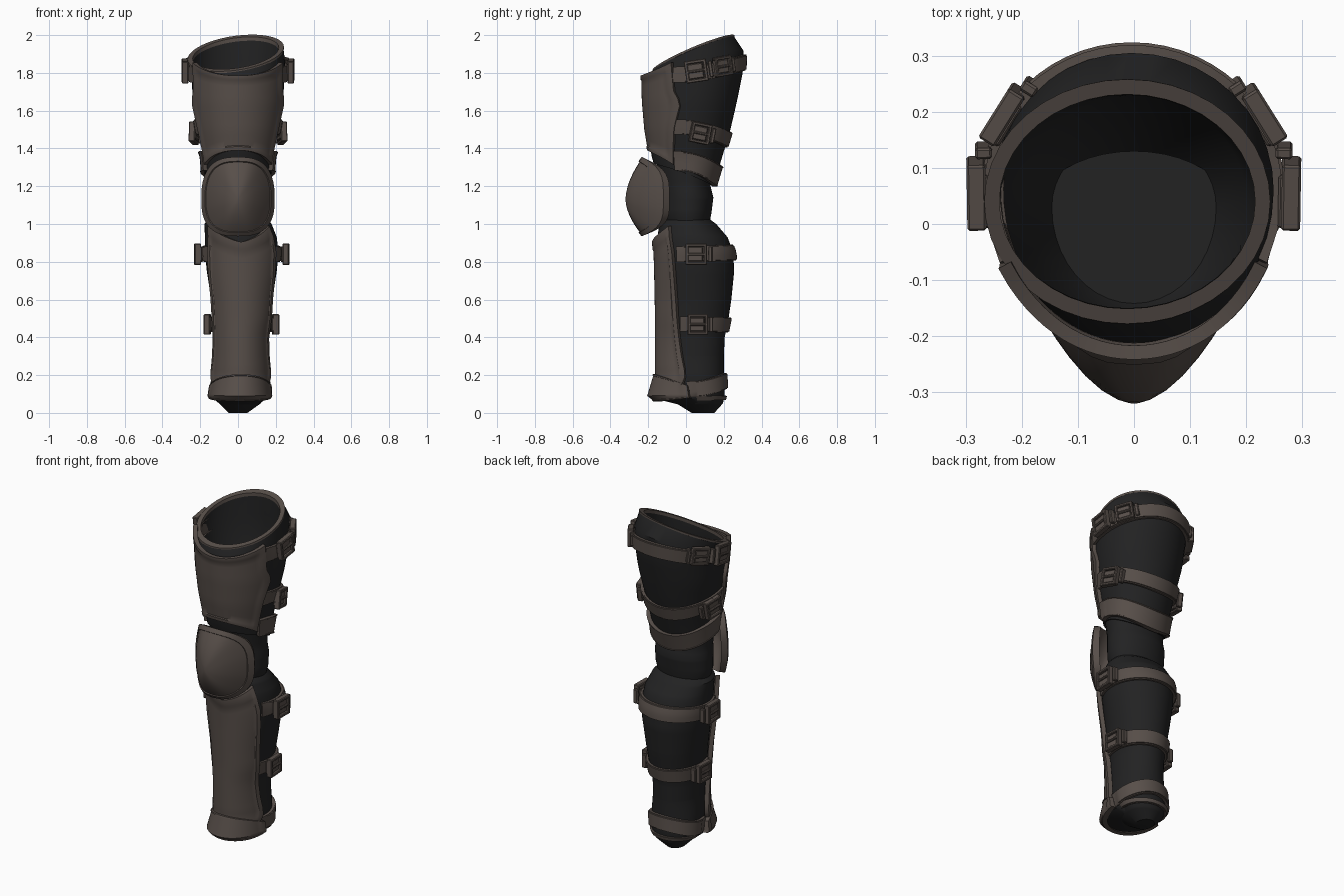
import bpy, bmesh, math
from mathutils import Vector, Matrix
from math import sin, cos, pi, radians

if "Cube" in bpy.data.objects:
    bpy.data.objects.remove(bpy.data.objects["Cube"])


def material(name, rgb):
    m = bpy.data.materials.new(name)
    m.diffuse_color = (*rgb, 1)
    m.use_nodes = True
    m.node_tree.nodes["Principled BSDF"].inputs["Base Color"].default_value = m.diffuse_color
    return m


LEATHER = material("brown leather", (0.096, 0.077, 0.067))
CLOTH = material("black cloth", (0.016, 0.016, 0.0165))

# Leg cross-sections: z, centre x, half width, y of widest point, front y, back y
THIGH = [(1.15, 0, .165, .02, -.12, .13), (1.25, 0, .175, .02, -.15, .16),
         (1.35, 0, .183, .03, -.18, .19), (1.5, 0, .212, .03, -.205, .235),
         (1.65, 0, .238, .05, -.218, .27), (1.8, 0, .248, .06, -.222, .30),
         (1.92, -.005, .255, .06, -.21, .305)]
KNEE = [(.98, 0, .15, .02, -.10, .12), (1.06, 0, .17, .02, -.12, .135),
        (1.14, 0, .172, .02, -.12, .145), (1.2, 0, .165, .02, -.13, .13),
        (1.3, 0, .17, .02, -.15, .13), (1.42, 0, .175, .02, -.185, .13)]
CALF = [(0, 0, .05, .09, .03, .15), (.05, .01, .11, .09, -.05, .195),
        (.09, .01, .135, .08, -.12, .205), (.2, .015, .14, .06, -.14, .2),
        (.3, .015, .133, .05, -.14, .2), (.4, .015, .135, .05, -.14, .205),
        (.5, .02, .15, .05, -.14, .225), (.6, .02, .162, .06, -.142, .24),
        (.75, .02, .185, .06, -.145, .255), (.85, .02, .195, .06, -.148, .25),
        (.93, .015, .19, .05, -.152, .22), (1.0, 0, .178, .03, -.14, .16),
        (1.03, 0, .15, .02, -.10, .12)]


def interp(table, z):
    if z <= table[0][0]:
        return table[0][1:]
    for p, q in zip(table, table[1:]):
        if z <= q[0]:
            f = (z - p[0]) / (q[0] - p[0])
            return tuple(a + (b - a) * f for a, b in zip(p[1:], q[1:]))
    return table[-1][1:]


def surf(body, a, z, off=0.0):
    """Point on a leg section; a = 0 is the front, a = 90 degrees is +x."""
    cx, rx, ym, yf, yb = interp(body, z)
    ry = ym - yf if cos(a) > 0 else yb - ym
    return Vector((cx + (rx + off) * sin(a), ym - (ry + off) * cos(a), z))


def finish(name, bm, mat, angle=35):
    bmesh.ops.recalc_face_normals(bm, faces=bm.faces[:])
    me = bpy.data.meshes.new(name)
    bm.to_mesh(me)
    bm.free()
    me.materials.append(mat)
    me.polygons.foreach_set("use_smooth", [True] * len(me.polygons))
    me.set_sharp_from_angle(angle=radians(angle))
    ob = bpy.data.objects.new(name, me)
    bpy.context.collection.objects.link(ob)
    return ob


def loft(name, rings, mat, closed=False):
    """Skin closed rings of equal even length, capping the ends with quad strips."""
    bm = bmesh.new()
    vs = [[bm.verts.new(p) for p in r] for r in rings]
    n = len(rings[0])
    pairs = list(zip(vs, vs[1:])) + ([(vs[-1], vs[0])] if closed else [])
    for r, s in pairs:
        for i in range(n):
            j = (i + 1) % n
            bm.faces.new((r[i], r[j], s[j], s[i]))
    if not closed:
        for r in (vs[0], vs[-1]):
            for i in range(n // 2 - 1):
                bm.faces.new((r[i], r[i + 1], r[n - 2 - i], r[n - 1 - i]))
    return finish(name, bm, mat)


N = 40
ANGLES = [2 * pi * i / N for i in range(N)]

# Thigh sleeve: slanted open mouth with an inner lining and bowl-shaped floor


def rim(a, inset=0.0, drop=0.0):
    x, y = -.012 + (.252 - inset) * sin(a), .04 - (.215 - inset) * cos(a)
    return Vector((x, y, 1.886 + .42 * y + .13 * x - drop))


def hem(a):
    return 1.26 + .06 * cos(a)


rings = []
for k in range(13):
    t = k / 12
    rings.append([surf(THIGH, a, hem(a) + (rim(a).z - .075 - hem(a)) * t) for a in ANGLES])
rings += [[rim(a, i, d) for a in ANGLES] for i, d in ((0, 0), (.022, 0), (.025, .12))]
for z, off in ((1.6, -.03), (1.42, -.05), (1.3, -.09), (1.24, -.14)):
    rings.append([surf(THIGH, a, z, off) for a in ANGLES])
loft("thigh_sleeve", rings, CLOTH)

# Leather binding round the mouth
loft("thigh_mouth_trim", [[rim(a, -.003, .008), rim(a, -.003, -.004),
                           rim(a, .024, -.004), rim(a, .024, .016)] for a in ANGLES], LEATHER, True)

# Knee and calf sleeves
for name, body, rows in (("knee_sleeve", KNEE, 9), ("calf_sleeve", CALF, 24)):
    zs = sorted({p[0] for p in body} | {body[0][0] + (body[-1][0] - body[0][0]) * k / rows
                                        for k in range(rows)})
    loft(name, [[surf(body, a, z) for a in ANGLES] for z in zs], CLOTH)

# Black underside closing the space below the instep flap
loft("sole_lining", [[surf(CALF, a, z, o * max(cos(a), 0)) for a in ANGLES]
                     for z, o in ((.045, .0), (.075, .07), (.12, .06))], CLOTH)


def patch(name, body, centre, half, zlo, zhi, off, thick=.025, trim=.007, nu=24, nv=12):
    """Curved leather sheet over a section, with a raised border when trim > 0."""
    def steps(n, e):
        return [0, e, e * 1.3] + [e * 1.3 + (1 - 2.6 * e) * k / n for k in range(1, n)] + [1 - e * 1.3, 1 - e, 1]
    cols = []
    us, ts = steps(nu, .05), steps(nv, .05)
    for u in us:
        s = 2 * u - 1
        outer, inner = [], []
        for t in ts:
            z = zlo(s) + (zhi(s) - zlo(s)) * t
            a = centre + s * radians(half(z))
            edge = min(u, 1 - u, t, 1 - t) < .055
            o = off(a, t) + (trim if edge else 0)
            outer.append(surf(body, a, z, o))
            inner.append(surf(body, a, z, o - thick))
        cols.append(outer + inner[::-1])
    return loft(name, cols, LEATHER)


def curve(pts):
    return lambda z: interp(pts, z)[0]


# Front plates
patch("thigh_plate", THIGH, 0,
      curve([(1.33, 64), (1.5, 68), (1.64, 74), (1.7, 66), (1.85, 62)]),
      lambda s: 1.39 - .075 * s * s, lambda s: 1.785 + .07 * s * s, lambda a, t: .016, trim=.004)
patch("shin_plate", CALF, 0,
      curve([(.12, 62), (.2, 74), (.4, 66), (.6, 60), (.85, 55), (.97, 52)]),
      lambda s: .13, lambda s: .905 + .085 * abs(s) ** 1.3, lambda a, t: .024, trim=.005, nv=18)
patch("instep_flap", CALF, 0, lambda z: 74,
      lambda s: .06 + .02 * s * s, lambda s: .205 - .06 * s * s,
      lambda a, t: .03 + .07 * (1 - t) * max(cos(a), 0) ** 1.5, thick=.03, trim=.005)

# Knee cup: domed shell with a narrow rim band, sides wrapping straight back
outer, inner = [], []
for r in (.04, .15, .3, .45, .6, .72, .82, .88, .9, .95, 1):
    lift = .008 if r > .89 else 0
    row, back = [], []
    for a in ANGLES:
        c, s = cos(a), sin(a)
        x = .193 * r * math.copysign(abs(c) ** .72, c)
        v = math.copysign(abs(s) ** .78, s) * r
        z = 1.13 + (.225 if v > 0 else .195) * v
        edge = -.112 - .115 * abs(s) ** 3.2
        y = -.32 + (edge + .32) * r ** 1.8
        row.append(Vector((x * (1 + lift), y - lift, z)))
        back.append(Vector((x * .9, y + .025, 1.13 + (z - 1.13) * .93)))
    outer.append(row)
    inner.append(back)
loft("knee_cup", outer + inner[::-1], LEATHER)


# Straps round the back: side z, back z, half height, half sweep in degrees
def strap(name, body, zs, zb, w, sweep, off=.018, trim=-.005):
    def mid(s):
        return zs + (zb - zs) * (1 + cos(pi * s)) / 2
    patch(name, body, pi, lambda z: sweep, lambda s: mid(s) - w, lambda s: mid(s) + w,
          lambda a, t: off, thick=.028, trim=trim, nu=32, nv=3)


strap("thigh_top_strap", THIGH, 1.79, 1.855, .042, 116, .02)
strap("thigh_lower_strap", THIGH, 1.515, 1.445, .04, 113)
strap("thigh_hem_band", THIGH, 1.335, 1.25, .052, 114, .02, .003)
strap("calf_upper_strap", CALF, .84, .85, .042, 120)
strap("calf_lower_strap", CALF, .47, .465, .04, 114)
strap("ankle_strap", CALF, .125, .17, .042, 108, .02)
strap("ankle_lower_band", CALF, .078, .08, .012, 110, .012)


# Buckles: frame, prong and strap keeper, repeated on both sides
def buckle(name, body, y, z, side, size=.052, lift=.028, tilt=0):
    _, _, ym, yf, yb = interp(body, z)
    ry = (ym - yf) if y < ym else (yb - ym)
    a = side * math.acos((ym - y) / ry)
    p = surf(body, a, z, lift)
    h = (surf(body, a + .05, z) - surf(body, a - .05, z)).normalized() * side
    n = h.cross(Vector((0, 0, 1))).normalized()
    if n.x * side < 0:
        n = -n
    h = (h + Vector((0, 0, tilt))).normalized()
    up = n.cross(h)
    frame = Matrix((h, up, n)).transposed().to_4x4()
    frame.translation = p
    bm = bmesh.new()
    bar = size * .36
    parts = [((0, size, 0), (2 * size + bar, bar, .034)),
             ((0, -size, 0), (2 * size + bar, bar, .034)),
             ((size, 0, 0), (bar, 2 * size, .034)),
             ((-size, 0, 0), (bar, 2 * size, .034)),
             ((0, 0, .004), (2 * size, .014, .026)),
             ((-.2 * size, 0, -.008), (size * 1.9, size * 1.6, .03)),
             ((size * 1.55, 0, -.014), (.02, size * 1.75, .03))]
    for c, d in parts:
        bmesh.ops.create_cube(bm, size=1, matrix=frame @ Matrix.Translation(c) @ Matrix.Diagonal((*d, 1)))
    bmesh.ops.bevel(bm, geom=bm.edges[:], offset=.004, segments=1, affect='EDGES')
    finish(name, bm, LEATHER)


for side, label in ((1, "right"), (-1, "left")):
    buckle("thigh_top_buckle_" + label, THIGH, .055, 1.81, side, .05, .032, .15)
    buckle("thigh_rear_buckle_" + label, THIGH, .185, 1.835, side, .044, .02, .15)
    buckle("thigh_lower_buckle_" + label, THIGH, .07, 1.48, side, .046, .03, -.2)
    buckle("calf_upper_buckle_" + label, CALF, .055, .84, side, .048, .04)
    buckle("calf_lower_buckle_" + label, CALF, .06, .468, side, .046, .036)
